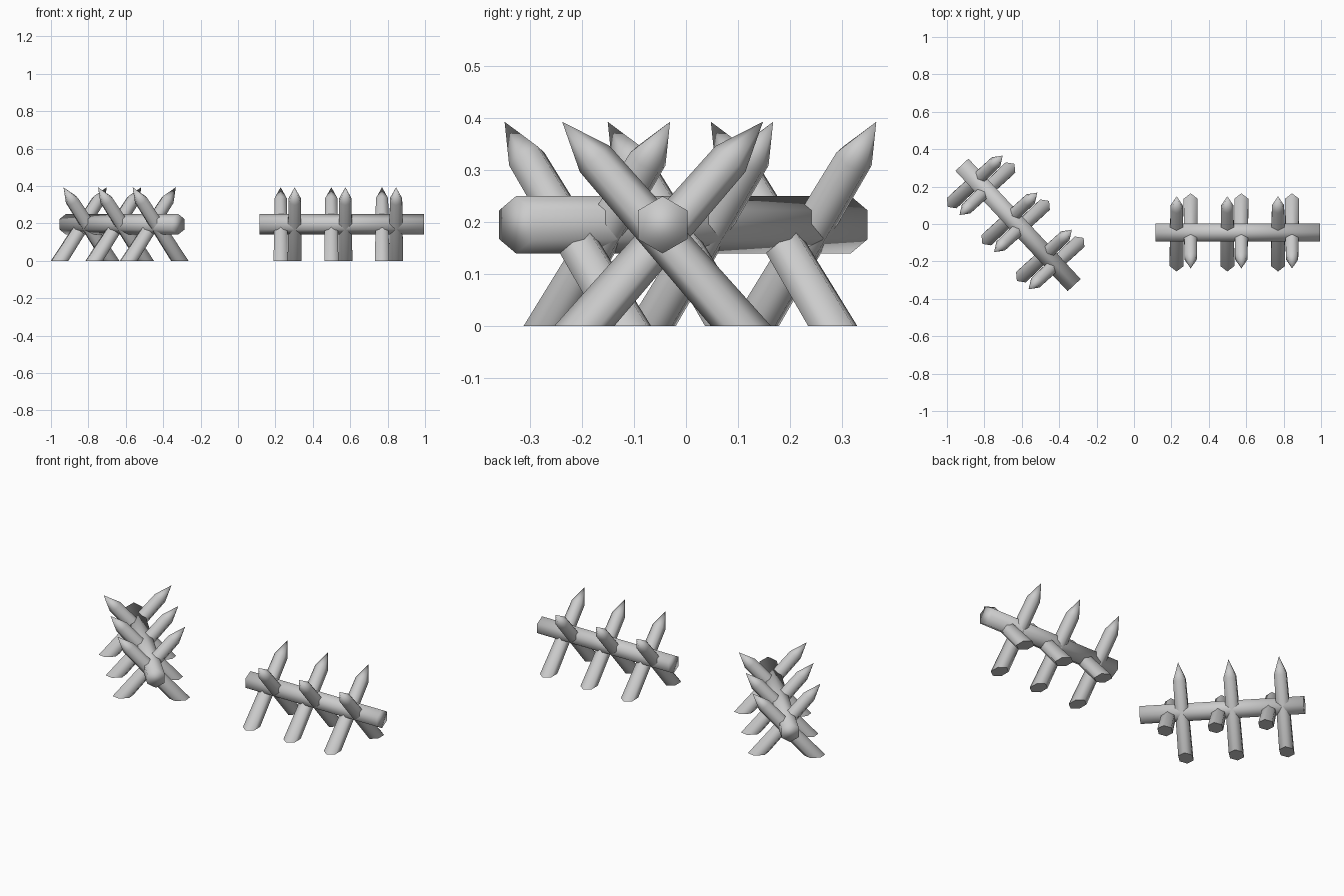
import bpy, bmesh, math
from mathutils import Vector, Matrix

cube = bpy.data.objects.get("Cube")
if cube:
    bpy.data.objects.remove(cube, do_unlink=True)

wood = bpy.data.materials.new("grey_wood")
wood.use_nodes = True
GREY = (0.6, 0.6, 0.6, 1)
wood.diffuse_color = GREY
wood.node_tree.nodes["Principled BSDF"].inputs["Base Color"].default_value = GREY


def hexagon(bm, centre, u, v, radius):
    """Six vertices around a centre, with corners on the v axis."""
    angles = [math.radians(60 * i) for i in range(6)]
    return [bm.verts.new(centre + radius * (u * math.sin(a) + v * math.cos(a))) for a in angles]


def bridge(bm, a, b):
    for i in range(6):
        j = (i + 1) % 6
        bm.faces.new((a[i], a[j], b[j], b[i]))


def finish(bm, name, placement):
    bmesh.ops.recalc_face_normals(bm, faces=bm.faces)
    for face in bm.faces:
        face.smooth = True
    mesh = bpy.data.meshes.new(name)
    bm.to_mesh(mesh)
    bm.free()
    mesh.materials.append(wood)
    obj = bpy.data.objects.new(name, mesh)
    obj.matrix_world = placement
    bpy.context.collection.objects.link(obj)


def add_log(name, placement):
    bm = bmesh.new()
    ends = [hexagon(bm, Vector((x, 0, 0.195)), Vector((0, 1, 0)), Vector((0, 0, 1)), 0.055)
            for x in (-0.44, 0.44)]
    bridge(bm, *ends)
    for end in ends:
        bm.faces.new(end)
    finish(bm, name, placement)


def add_stake(name, x, lean, placement):
    """Leaning hexagonal stake, cut level at the ground and sharpened on top."""
    bm = bmesh.new()
    foot = Vector((x, -0.151 * lean, 0))
    tip = Vector((x, 0.193 * lean, 0.393))
    axis = (tip - foot).normalized()
    side = Vector((1, 0, 0))
    across = axis.cross(side)
    base = hexagon(bm, foot, side, across, 0.0435)
    for vert in base:
        vert.co -= axis * (vert.co.z / axis.z)
    shoulder = hexagon(bm, tip - axis * 0.095, side, across, 0.038)
    bridge(bm, base, shoulder)
    point = bm.verts.new(tip)
    for i in range(6):
        bm.faces.new((shoulder[i], shoulder[(i + 1) % 6], point))
    cap = bm.faces.new(base)
    for edge in cap.edges:
        edge.smooth = False
    finish(bm, name, placement)


# Two barricades: one straight, one turned
for label, spot, turn in (("left", (0.555, -0.045, 0), 0), ("right", (-0.62, -0.005, 0), -47)):
    placement = Matrix.Translation(spot) @ Matrix.Rotation(math.radians(turn), 4, "Z")
    add_log(label + "_log", placement)
    for n in range(3):
        x = -0.327 + 0.271 * n
        add_stake(f"{label}_back_stake_{n + 1}", x, 1, placement)
        add_stake(f"{label}_front_stake_{n + 1}", x + 0.075, -1, placement)
